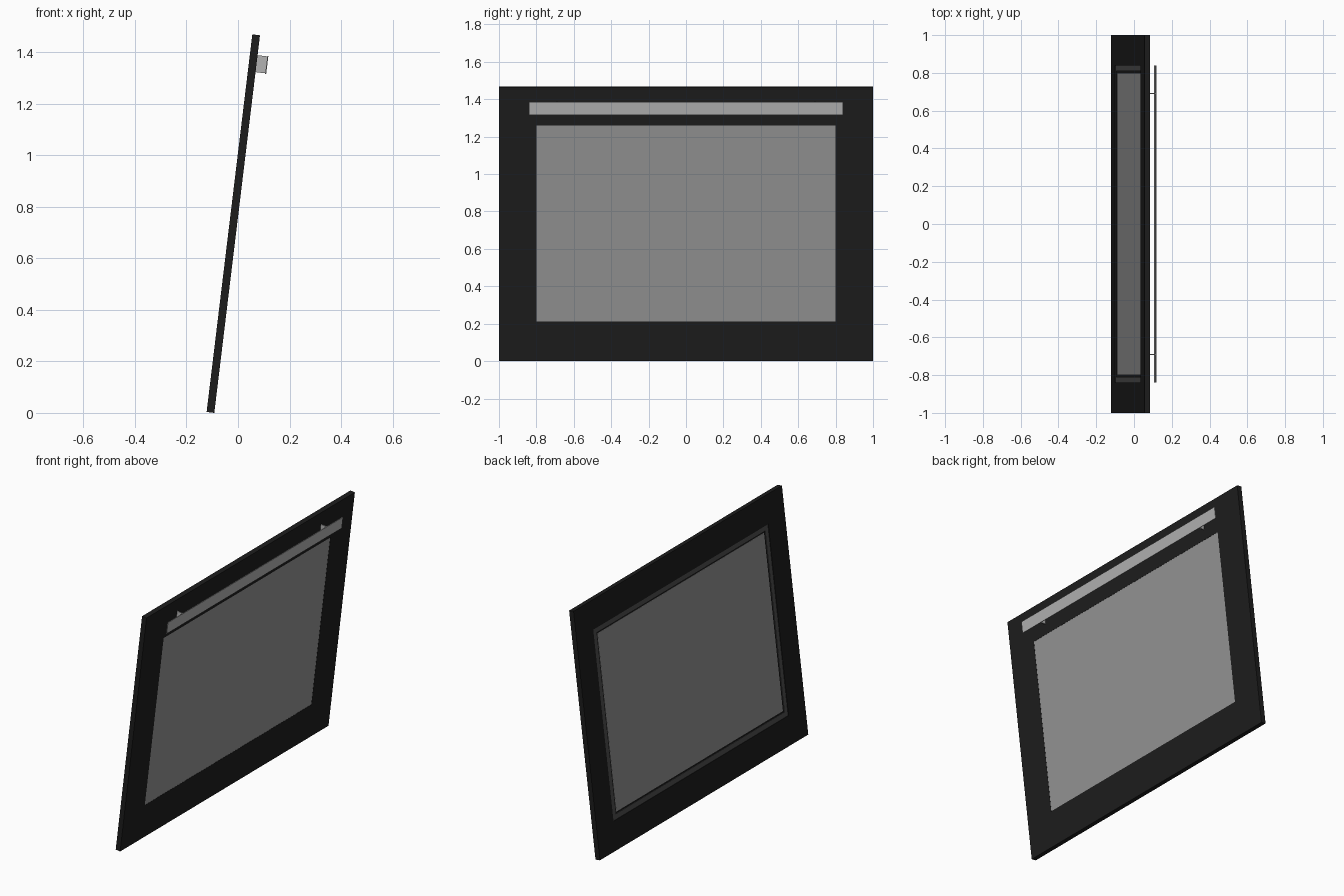
import bpy, math
from mathutils import Matrix

if "Cube" in bpy.data.objects:
    bpy.data.objects.remove(bpy.data.objects["Cube"])

TILT = math.radians(6.9)
# Door space: x = out of the front face, y = width, z = up along the leaning slab
PLACE = Matrix.Translation((-0.092, 0, 0)) @ Matrix.Rotation(TILT, 4, 'Y')


def material(name, c):
    m = bpy.data.materials.new(name)
    m.diffuse_color = (c, c, c, 1)
    m.use_nodes = True
    m.node_tree.nodes["Principled BSDF"].inputs["Base Color"].default_value = m.diffuse_color
    return m


black = material("black_enamel", 0.012)
trim_grey = material("trim_grey", 0.08)
glass_grey = material("glass_grey", 0.3)
steel = material("steel", 0.45)


def add(name, verts, faces, mat):
    me = bpy.data.meshes.new(name)
    me.from_pydata(verts, [], faces)
    me.materials.append(mat)
    me.transform(PLACE)
    ob = bpy.data.objects.new(name, me)
    bpy.context.collection.objects.link(ob)
    return ob


def corners(rect, x):
    y0, y1, z0, z1 = rect
    return [(x, y0, z0), (x, y1, z0), (x, y1, z1), (x, y0, z1)]


def box(name, rect, x0, x1, mat):
    verts = corners(rect, x0) + corners(rect, x1)
    faces = [(3, 2, 1, 0), (4, 5, 6, 7)]
    faces += [(i, (i + 1) % 4, (i + 1) % 4 + 4, i + 4) for i in range(4)]
    return add(name, verts, faces, mat)


def frame(name, outer, inner, x0, x1, mat):
    verts = corners(outer, x0) + corners(inner, x0) + corners(outer, x1) + corners(inner, x1)
    faces = []
    for i in range(4):
        j = (i + 1) % 4
        faces += [(i, i + 4, j + 4, j), (i + 8, j + 8, j + 12, i + 12),
                  (i, j, j + 8, i + 8), (i + 4, i + 12, j + 12, j + 4)]
    return add(name, verts, faces, mat)


slab = (-1, 1, 0, 1.476)
window = (-0.8, 0.8, 0.213, 1.27)
gasket = (-0.81, 0.81, 0.203, 1.28)
opening = (-0.84, 0.84, 0.172, 1.307)

# Door slab: front frame, with a wider opening in the back
frame("door_front_frame", slab, window, -0.012, 0, black)
frame("door_back_frame", slab, opening, -0.030, -0.012, black)

# Rear trim ring, dark gasket and glass pane
frame("rear_trim", opening, gasket, -0.027, -0.012, trim_grey)
frame("glass_gasket", gasket, window, -0.024, -0.012, black)
box("window_glass", window, -0.025, -0.001, glass_grey)

# Flat bar handle on two thin brackets
box("handle_bar", (-0.84, 0.84, 1.33, 1.40), 0.038, 0.042, steel)
for side, label in ((-1, "left"), (1, "right")):
    y = side * 0.69
    box("handle_bracket_" + label, (y - 0.003, y + 0.003, 1.332, 1.398), 0, 0.038, steel)
